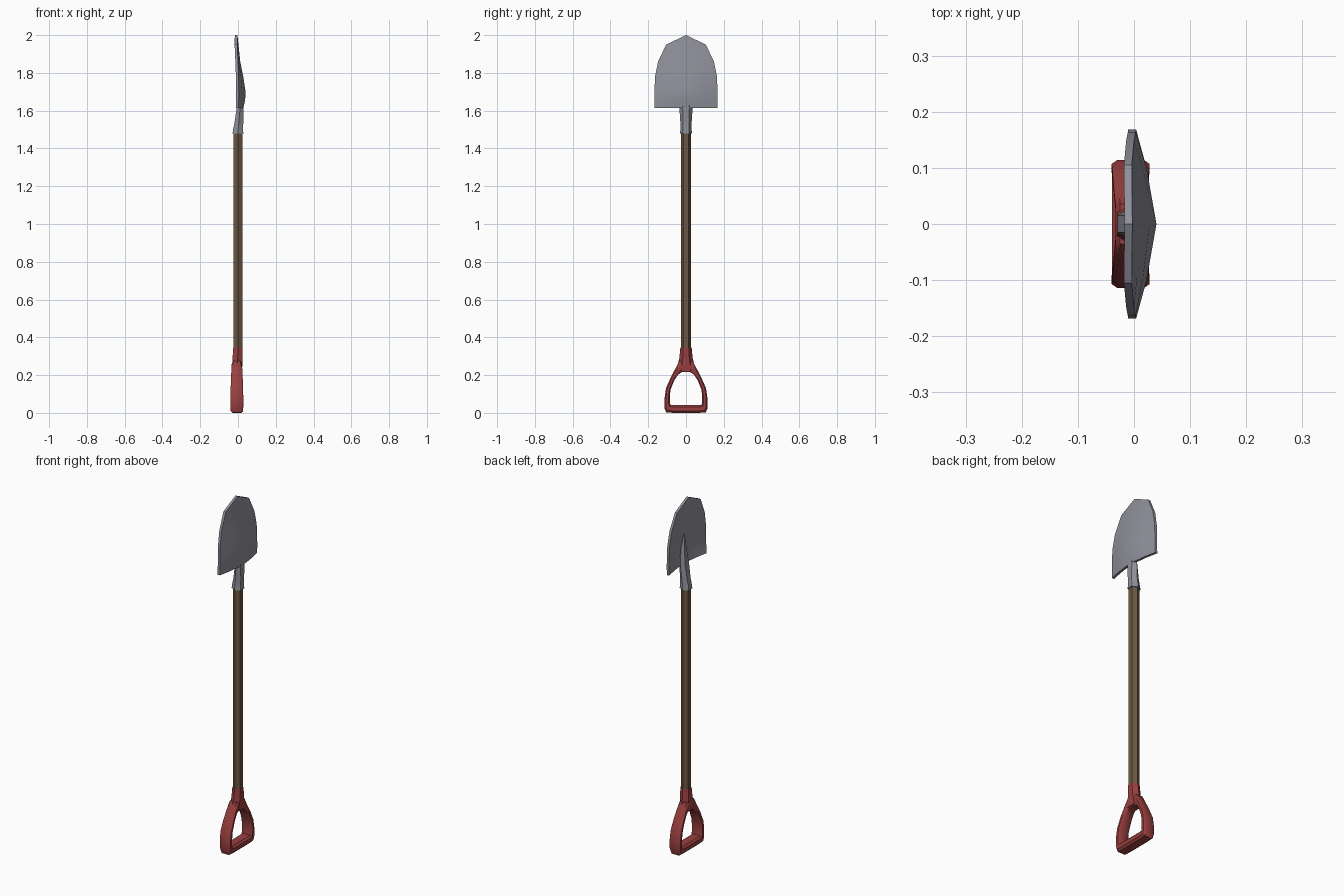
import bpy, bmesh, math

if "Cube" in bpy.data.objects:
    bpy.data.objects.remove(bpy.data.objects["Cube"])


def material(name, col):
    m = bpy.data.materials.new(name)
    m.diffuse_color = (*col, 1)
    m.use_nodes = True
    m.node_tree.nodes["Principled BSDF"].inputs["Base Color"].default_value = m.diffuse_color
    return m


STEEL = material("steel", (0.28, 0.28, 0.33))
WOOD = material("wood", (0.15, 0.10, 0.055))
RED = material("red_plastic", (0.32, 0.05, 0.05))


def finish(name, bm, mat, angle=30):
    bmesh.ops.recalc_face_normals(bm, faces=bm.faces)
    me = bpy.data.meshes.new(name)
    bm.to_mesh(me)
    bm.free()
    me.materials.append(mat)
    ob = bpy.data.objects.new(name, me)
    bpy.context.collection.objects.link(ob)
    bpy.ops.object.select_all(action='DESELECT')
    ob.select_set(True)
    bpy.context.view_layer.objects.active = ob
    bpy.ops.object.shade_smooth_by_angle(angle=math.radians(angle))
    return ob


def bridge(bm, a, b):
    n = len(a)
    for i in range(n):
        bm.faces.new((a[i], a[(i + 1) % n], b[(i + 1) % n], b[i]))


def loft(name, sections, mat, sides=6):
    """Stack of polygon sections: (z, centre x, half depth x, half width y)."""
    bm = bmesh.new()
    rings = []
    for z, cx, hx, hy in sections:
        ring = []
        for k in range(sides):
            t = 2 * math.pi * k / sides
            sx = math.sin(t) / math.sin(math.pi / 3)
            ring.append(bm.verts.new((cx + hx * sx, hy * math.cos(t), z)))
        rings.append(ring)
    for a, b in zip(rings, rings[1:]):
        bridge(bm, a, b)
    bm.faces.new(rings[0])
    bm.faces.new(rings[-1])
    return finish(name, bm, mat)


# wooden shaft
loft("shaft", [(0.30, 0, 0.023, 0.027), (1.50, 0, 0.023, 0.027)], WOOD)

# steel socket with a tapering rib running up the hollow side of the blade
loft("socket", [(1.478, 0.0, 0.029, 0.032), (1.495, 0.0, 0.027, 0.030),
                (1.54, 0.005, 0.023, 0.030), (1.615, 0.011, 0.018, 0.035),
                (1.70, 0.018, 0.015, 0.020), (1.79, 0.012, 0.001, 0.001)], STEEL)

# dished blade: rows of (z, half width, spine x, edge x)
rows = [(1.615, 0.168, 0.029, 0.003), (1.66, 0.168, 0.038, 0.004),
        (1.70, 0.167, 0.040, 0.004), (1.78, 0.164, 0.028, 0.003),
        (1.86, 0.148, 0.012, 0.0), (2.0, 0.105, -0.003, -0.004)]
cols = (-1, -0.6, 0, 0.6, 1)
bm = bmesh.new()
layers = []
for thick in (0, 0.014):
    grid = []
    for r, (z, w, xs, xe) in enumerate(rows):
        drop = 0.05 if r == len(rows) - 1 else 0
        grid.append([bm.verts.new((xe + (xs - xe) * (1 - abs(f) ** 1.4) - thick,
                                   f * w, z - drop * abs(f))) for f in cols])
    for a, b in zip(grid, grid[1:]):
        for j in range(len(cols) - 1):
            bm.faces.new((a[j], a[j + 1], b[j + 1], b[j]))
    layers.append(grid)
rims = [g[0] + [r[-1] for r in g[1:-1]] + g[-1][::-1] + [r[0] for r in g[-2:0:-1]]
        for g in layers]
bridge(bm, *rims)
finish("blade", bm, STEEL, 35)

# D grip: stations of (outer y, outer z, inner y, inner z, half depth), mirrored in y
half = [(0.06, 0.0, 0.05, 0.042, 0.033), (0.105, 0.002, 0.083, 0.043, 0.033),
        (0.114, 0.025, 0.085, 0.06, 0.034), (0.114, 0.075, 0.086, 0.09, 0.034),
        (0.106, 0.13, 0.081, 0.125, 0.033), (0.080, 0.19, 0.062, 0.172, 0.031),
        (0.056, 0.235, 0.042, 0.203, 0.029), (0.036, 0.275, 0.020, 0.217, 0.027)]
stations = half + [(-a, b, -c, d, h) for a, b, c, d, h in reversed(half)]
profile = [(0, 0.7), (0.25, 1), (0.75, 1), (1, 0.7),
           (1, -0.7), (0.75, -1), (0.25, -1), (0, -0.7)]
bm = bmesh.new()
rings = []
for oy, oz, iy, iz, h in stations:
    rings.append([bm.verts.new((-0.006 + h * s, oy + (iy - oy) * t, oz + (iz - oz) * t))
                  for t, s in profile])
for i, ring in enumerate(rings):
    bridge(bm, ring, rings[(i + 1) % len(rings)])
finish("grip", bm, RED, 40)

# collar joining the grip to the shaft
loft("grip_collar", [(0.222, -0.005, 0.026, 0.050), (0.25, -0.004, 0.027, 0.046),
                     (0.29, -0.002, 0.027, 0.035), (0.345, 0.0, 0.025, 0.030)], RED, 6)
